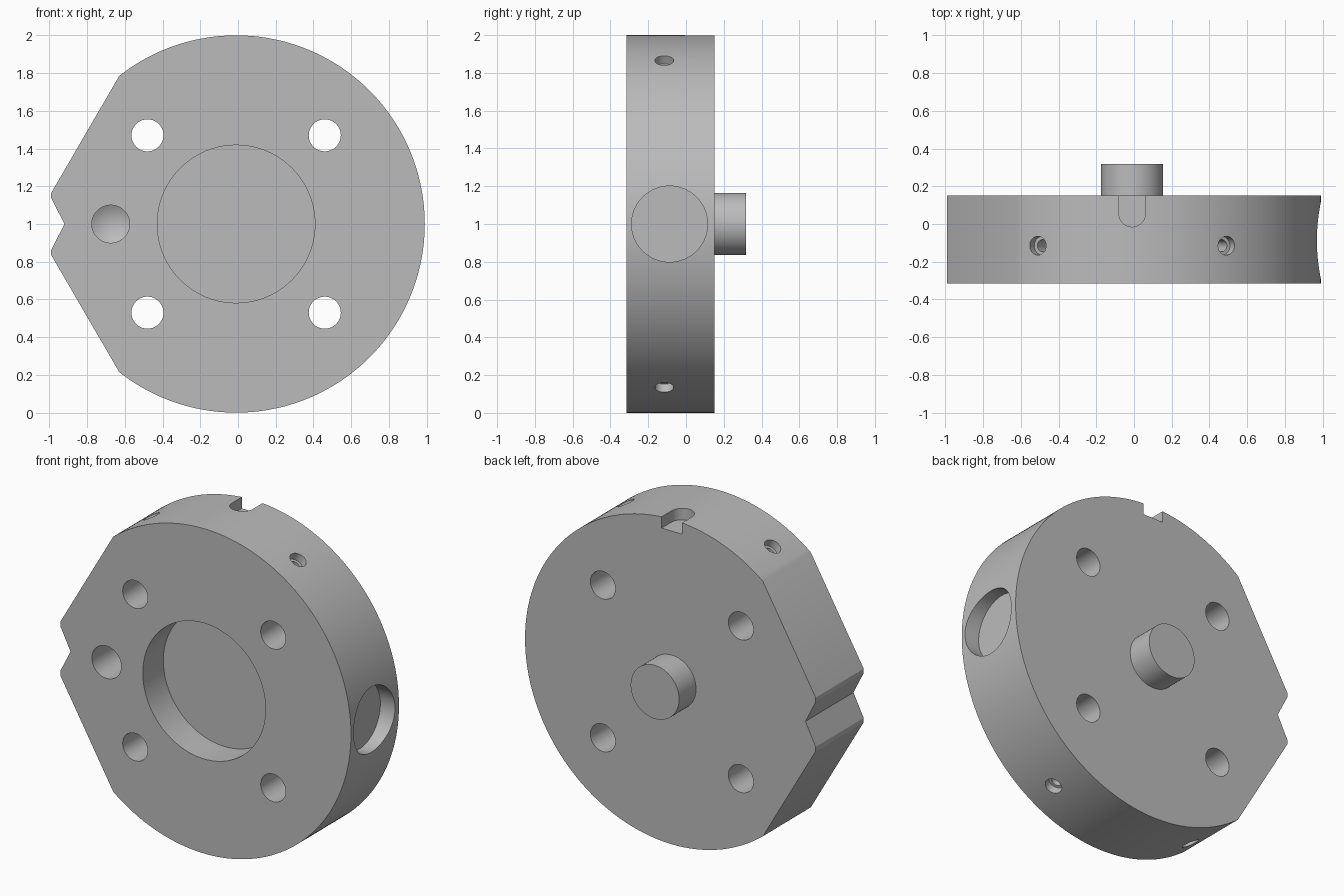
import bpy, bmesh, math
from mathutils import Vector

cube = bpy.data.objects.get("Cube")
if cube:
    bpy.data.objects.remove(cube, do_unlink=True)

CX, CZ, R = -0.01, 1.0, 1.0          # disc axis and radius
FRONT, BACK = -0.315, 0.152          # disc faces along y

grey = bpy.data.materials.new("machined grey")
grey.use_nodes = True
COLOR = (0.5, 0.5, 0.5, 1)
grey.diffuse_color = COLOR
grey.node_tree.nodes["Principled BSDF"].inputs["Base Color"].default_value = COLOR


def finish(name, bm):
    bmesh.ops.recalc_face_normals(bm, faces=bm.faces)
    me = bpy.data.meshes.new(name)
    bm.to_mesh(me)
    bm.free()
    me.materials.append(grey)
    ob = bpy.data.objects.new(name, me)
    bpy.context.collection.objects.link(ob)
    return ob


def prism(name, outline, offset):
    """Extrude a closed outline of 3D points by an offset."""
    bm = bmesh.new()
    face = bm.faces.new([bm.verts.new(p) for p in outline])
    ext = bmesh.ops.extrude_face_region(bm, geom=[face])
    verts = [g for g in ext["geom"] if isinstance(g, bmesh.types.BMVert)]
    bmesh.ops.translate(bm, verts=verts, vec=offset)
    return finish(name, bm)


def turned(name, origin, direction, profile, n=48):
    """Solid of revolution: profile is (radius, distance along direction)."""
    rot = Vector(direction).to_track_quat('Z', 'Y')
    bm = bmesh.new()
    rings = []
    for r, d in profile:
        count = n if r > 0 else 1
        rings.append([bm.verts.new(Vector(origin) + rot @ Vector(
            (r * math.cos(2 * math.pi * i / n), r * math.sin(2 * math.pi * i / n), d)))
            for i in range(count)])
    for a, b in zip(rings, rings[1:]):
        for i in range(n):
            j = (i + 1) % n
            if len(b) == 1:
                bm.faces.new((a[i], a[j], b[0]))
            else:
                bm.faces.new((a[i], a[j], b[j], b[i]))
    for ring in (rings[0], rings[-1]):
        if len(ring) > 1:
            bm.faces.new(ring)
    return finish(name, bm)


# Disc outline: large arc closed by two slanted flats and a V notch
END = math.atan2(0.785, -0.62)
STEPS = 160
outline = [(CX + R * math.cos(a), CZ + R * math.sin(a))
           for a in (-END + 2 * END * i / STEPS for i in range(STEPS + 1))]
outline += [(-0.99, 1.165), (-0.99, 1.138), (-0.92, 1.0), (-0.99, 0.862), (-0.99, 0.835)]
disc = prism("disc_body", [(x, FRONT, z) for x, z in outline], (0, BACK - FRONT, 0))

cutters = []
# Four through holes
for sx in (-1, 1):
    for sz in (-1, 1):
        cutters.append(turned("bolt_hole_cutter", (CX + 0.47 * sx, FRONT, CZ + 0.47 * sz),
                              (0, 1, 0), [(0.085, -0.1), (0.085, 0.6)]))
# Central pocket
cutters.append(turned("pocket_cutter", (CX, FRONT, CZ), (0, 1, 0),
                      [(0.418, -0.1), (0.418, 0.2)], 96))
# Drilled blind hole with a conical end
cutters.append(turned("drill_cutter", (-0.675, FRONT, CZ), (0, 1, 0),
                      [(0.1, -0.1), (0.1, 0.25), (0, 0.308)]))
# Round recess in the left rim
cutters.append(turned("side_recess_cutter", (0.99, -0.087, CZ), (-1, 0, 0),
                      [(0.201, -0.1), (0.201, 0.1)], 64))
# Stepped radial holes in the rim
for deg in (60, 120, 240, 300):
    c, s = math.cos(math.radians(deg)), math.sin(math.radians(deg))
    cutters.append(turned("rim_hole_cutter", (CX + R * c, -0.115, CZ + R * s), (-c, 0, -s),
                          [(0.05, -0.05), (0.05, 0.05), (0.032, 0.05), (0.032, 0.15)], 32))
# Round-ended key slot at the top, open to the back
slot = [(CX + 0.07 * math.cos(a), 0.055 + 0.07 * math.sin(a), 1.928)
        for a in (math.pi + math.pi * i / 24 for i in range(25))]
slot += [(CX + 0.07, 0.3, 1.928), (CX - 0.07, 0.3, 1.928)]
cutters.append(prism("slot_cutter", slot, (0, 0, 0.2)))

# Cut the disc and drop the cutters
for cutter in cutters:
    mod = disc.modifiers.new("cut", 'BOOLEAN')
    mod.operation = 'DIFFERENCE'
    mod.solver = 'EXACT'
    mod.object = cutter
    cutter.hide_render = True
bpy.context.view_layer.update()
deps = bpy.context.evaluated_depsgraph_get()
result = bpy.data.meshes.new_from_object(disc.evaluated_get(deps))
disc.modifiers.clear()
disc.data = result
result.materials.clear()
result.materials.append(grey)
for poly in result.polygons:
    poly.material_index = 0
for cutter in cutters:
    bpy.data.objects.remove(cutter, do_unlink=True)

# Rear spigot
spigot = turned("rear_spigot", (CX, BACK, CZ), (0, 1, 0),
                [(0.165, -0.01), (0.165, 0.165)], 64)

bpy.ops.object.select_all(action='DESELECT')
for ob in (disc, spigot):
    ob.select_set(True)
bpy.context.view_layer.objects.active = disc
bpy.ops.object.shade_smooth_by_angle(angle=math.radians(25))
